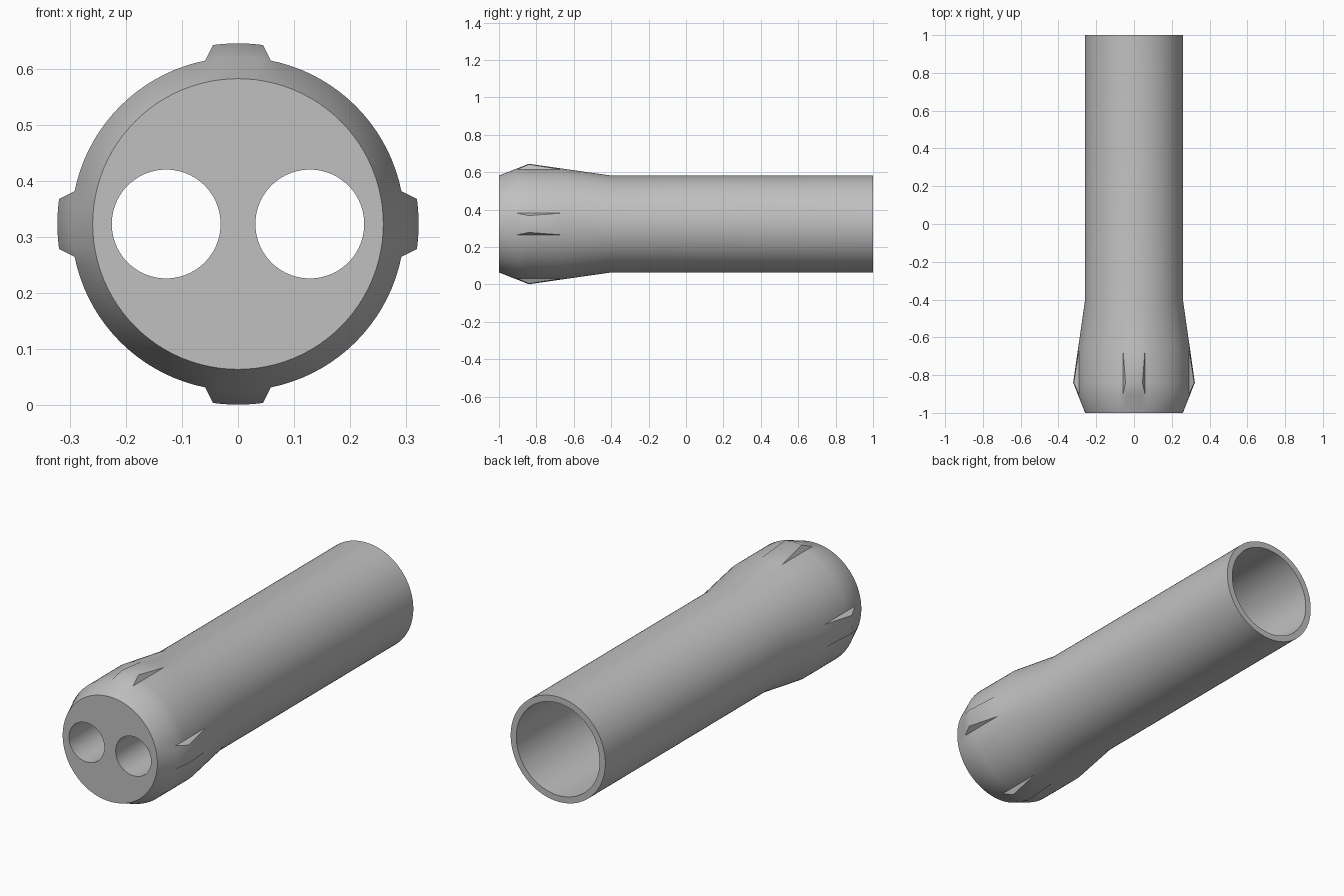
import bpy, bmesh
from math import sin, cos, pi, radians
from mathutils import Matrix

cube = bpy.data.objects.get("Cube")
if cube:
    bpy.data.objects.remove(cube)

AXIS_Z = 0.323
TUBE_R, BODY_R, RIB_R = 0.259, 0.297, 0.322
FRONT, PEAK, NECK, BACK = -1.0, -0.84, -0.4, 1.0
RIB_TOP, RIB_BASE = radians(8), radians(11.3)

grey = bpy.data.materials.new("mid grey")
grey.use_nodes = True
colour = (0.53, 0.53, 0.53, 1)
grey.diffuse_color = colour
grey.node_tree.nodes["Principled BSDF"].inputs["Base Color"].default_value = colour


def columns(rib_edge):
    """Angle and on-rib flag around the barrel, for four ribs."""
    result = []
    for quarter in range(4):
        mid = quarter * pi / 2
        for i in range(7):
            result.append((mid + rib_edge * (i / 3 - 1), True))
        span = pi / 2 - 2 * RIB_BASE
        for i in range(19):
            result.append((mid + RIB_BASE + span * i / 18, False))
    return result


# Barrel with flared nose: the ribs follow the full flare, the rest is cut to a cylinder
rise = (BODY_R - TUBE_R) / (RIB_R - TUBE_R)
start = FRONT + (PEAK - FRONT) * rise
end = NECK + (PEAK - NECK) * rise
rings = [(FRONT, TUBE_R, TUBE_R, RIB_BASE), (start, BODY_R, BODY_R, RIB_BASE),
         (PEAK, RIB_R, BODY_R, RIB_TOP), (end, BODY_R, BODY_R, RIB_BASE),
         (NECK, TUBE_R, TUBE_R, RIB_BASE), (BACK, TUBE_R, TUBE_R, RIB_BASE)]
bm = bmesh.new()
loops = []
for y, rib_r, body_r, edge in rings:
    loop = []
    for angle, on_rib in columns(edge):
        r = rib_r if on_rib else body_r
        loop.append(bm.verts.new((r * sin(angle), y, AXIS_Z + r * cos(angle))))
    loops.append(loop)
for a, b in zip(loops, loops[1:]):
    for i in range(len(a)):
        j = (i + 1) % len(a)
        bm.faces.new((a[i], a[j], b[j], b[i]))
bm.faces.new(loops[0])
bm.faces.new(loops[-1])
bmesh.ops.remove_doubles(bm, verts=bm.verts, dist=0.0001)
bmesh.ops.recalc_face_normals(bm, faces=bm.faces)
mesh = bpy.data.meshes.new("barrel")
bm.to_mesh(mesh)
bm.free()
mesh.materials.append(grey)
barrel = bpy.data.objects.new("barrel", mesh)
bpy.context.collection.objects.link(barrel)
bpy.context.view_layer.objects.active = barrel
barrel.select_set(True)


def bore(name, x, radius, y0, y1):
    """Cut a round hole along the barrel axis."""
    cut = bmesh.new()
    place = Matrix.Translation((x, (y0 + y1) / 2, AXIS_Z)) @ Matrix.Rotation(pi / 2, 4, "X")
    bmesh.ops.create_cone(cut, cap_ends=True, segments=80, radius1=radius,
                          radius2=radius, depth=y1 - y0, matrix=place)
    data = bpy.data.meshes.new(name)
    cut.to_mesh(data)
    cut.free()
    data.materials.append(grey)
    cutter = bpy.data.objects.new(name, data)
    cutter.hide_render = True
    bpy.context.collection.objects.link(cutter)
    mod = barrel.modifiers.new(name, "BOOLEAN")
    mod.operation = "DIFFERENCE"
    mod.solver = "EXACT"
    mod.object = cutter
    bpy.ops.object.modifier_apply(modifier=name)
    bpy.data.objects.remove(cutter)


# Open rear cavity and the two front holes that run into it
bore("rear_cavity", 0, 0.228, NECK, BACK + 0.1)
for side, label in ((1, "left"), (-1, "right")):
    bore(label + "_front_hole", side * 0.128, 0.097, FRONT - 0.1, NECK + 0.1)

bpy.ops.object.shade_smooth_by_angle(angle=radians(30))
